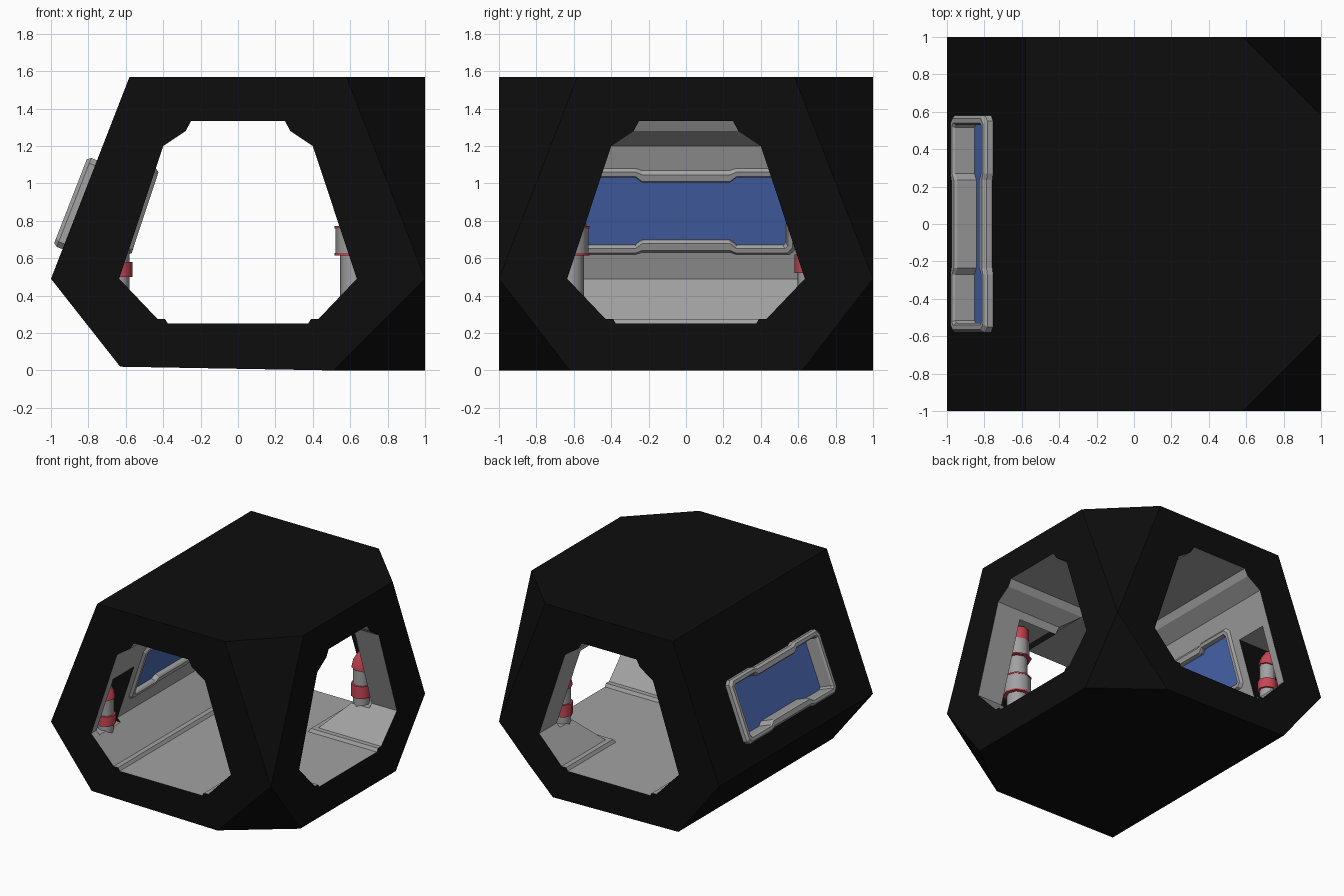
import bpy, bmesh, math
from mathutils import Vector

if "Cube" in bpy.data.objects:
    bpy.data.objects.remove(bpy.data.objects["Cube"])


def material(name, rgb):
    m = bpy.data.materials.new(name)
    m.diffuse_color = (*rgb, 1)
    m.use_nodes = True
    m.node_tree.nodes["Principled BSDF"].inputs["Base Color"].default_value = m.diffuse_color
    return m


BLACK = material("shell black", (0.004, 0.004, 0.004))
GREY = material("panel grey", (0.36, 0.36, 0.36))
BLUE = material("glass blue", (0.07, 0.14, 0.46))
RED = material("pipe red", (0.58, 0.06, 0.09))


def finish(name, bm, *mats):
    me = bpy.data.meshes.new(name)
    bm.to_mesh(me)
    bm.free()
    for m in mats:
        me.materials.append(m)
    ob = bpy.data.objects.new(name, me)
    bpy.context.collection.objects.link(ob)
    return ob


def strips(bm, loops):
    """Closed tube of quads through a cyclic list of equal loops."""
    rows = [[bm.verts.new(p) for p in lp] for lp in loops]
    n = len(rows[0])
    for a, b in zip(rows, rows[1:] + rows[:1]):
        for i in range(n):
            bm.faces.new((a[i], a[(i + 1) % n], b[(i + 1) % n], b[i]))
    bmesh.ops.recalc_face_normals(bm, faces=bm.faces)


def prism(name, lo, hi):
    """Solid between two matching loops of points."""
    bm = bmesh.new()
    a, b = [[bm.verts.new(p) for p in lp] for lp in (lo, hi)]
    n = len(a)
    bm.faces.new(a)
    bm.faces.new(b)
    for i in range(n):
        bm.faces.new((a[i], a[(i + 1) % n], b[(i + 1) % n], b[i]))
    bmesh.ops.recalc_face_normals(bm, faces=bm.faces)
    return finish(name, bm)


def box(name, x0, x1, y0, y1, z0, z1):
    ring = [(x0, y0), (x1, y0), (x1, y1), (x0, y1)]
    return prism(name, [(x, y, z0) for x, y in ring], [(x, y, z1) for x, y in ring])


# outer shell: hull of the three hexagonal ends
pts = []
for s in (-1, 1):
    pts += [(-0.63, s, 0.02), (-1, s, 0.49), (-0.58, s, 1.57), (0.58, s, 1.57),
            (1, s, 0.49), (0.51, s, 0), (1, s * 0.62, 0), (1, s * 0.58, 1.57)]
bm = bmesh.new()
for p in pts:
    bm.verts.new(p)
bmesh.ops.convex_hull(bm, input=bm.verts)
bmesh.ops.dissolve_limit(bm, angle_limit=0.002, verts=bm.verts, edges=bm.edges)
bmesh.ops.recalc_face_normals(bm, faces=bm.faces)
hull_planes = [(f.normal.copy(), f.calc_center_median()) for f in bm.faces]
shell = finish("corridor_shell", bm, BLACK, GREY)

# tunnel cutters sharing one profile
half = [(0.375, 0.25), (0.39, 0.275), (0.43, 0.275), (0.635, 0.49),
        (0.40, 1.20), (0.28, 1.28), (0.25, 1.335)]
profile = half + [(-x, z) for x, z in reversed(half)]
cutters = [
    prism("main_tunnel", [(u, -1.1, z) for u, z in profile], [(u, 1.1, z) for u, z in profile]),
    prism("side_tunnel", [(0, u, z) for u, z in profile], [(1.1, u, z) for u, z in profile]),
]
# pipe niches in the corners
for s in (-1, 1):
    y0, y1 = sorted((s * 0.42, s * 0.77))
    cutters.append(box("corner_niche", 0.42, 0.77, y0, y1, 0.46, 1.19))
    y0, y1 = sorted((s * 0.66, s * 0.93))
    cutters.append(box("wall_niche", -0.76, -0.45, y0, y1, 0.46, 0.95))


# window frames, set in the outer and the inner face of the left wall
def window(name, origin, t, n, hw, hh, rim, front, back):
    t, n, o = Vector(t).normalized(), Vector(n).normalized(), Vector(origin)

    def loop(w, h, c, notch, d):
        q = [(w, h - c), (w - c, h), (0.27, h), (0.235, h - notch)]
        up = q + [(-a, b) for a, b in reversed(q)]
        full = up + [(-a, -b) for a, b in up]
        return [o + Vector((0, a, 0)) + t * b + n * d for a, b in full]

    bm = bmesh.new()
    strips(bm, [loop(hw, hh, 0.03, 0.012, back),
                loop(hw, hh, 0.03, 0.012, front - 0.02),
                loop(hw - 0.015, hh - 0.015, 0.03, 0.015, front),
                loop(hw - rim + 0.01, hh - rim + 0.01, 0.015, 0.028, front),
                loop(hw - rim, hh - rim, 0.015, 0.028, front - 0.015),
                loop(hw - rim, hh - rim, 0.015, 0.028, back)])
    finish(name + "_frame", bm, GREY)
    bm = bmesh.new()
    f = bm.faces.new([bm.verts.new(p) for p in
                      loop(hw - rim + 0.01, hh - rim + 0.01, 0.015, 0.028, back + 0.008)])
    f.normal_update()
    if f.normal.dot(n) < 0:
        f.normal_flip()
    finish(name + "_glass", bm, BLUE)
    w, h = hw - 0.02, hh - 0.025
    ring = [(w, h), (-w, h), (-w, -h), (w, -h)]
    cutters.append(prism(name + "_recess", *[[o + Vector((0, a, 0)) + t * b + n * d for a, b in ring]
                                             for d in (back - 0.005, front + 0.05)]))


window("outer_window", (-0.846, 0, 0.886), (0.42, 0, 1.08), (-1.08, 0, 0.42),
       0.58, 0.255, 0.05, 0.053, -0.08)
window("inner_window", (-0.516, 0, 0.85), (0.235, 0, 0.71), (0.71, 0, -0.235),
       0.585, 0.243, 0.05, 0.02, -0.03)

# carve the shell, then discard the cutters
for c in cutters:
    c.hide_render = True
    m = shell.modifiers.new(c.name, 'BOOLEAN')
    m.operation, m.solver, m.object = 'DIFFERENCE', 'EXACT', c
bpy.context.view_layer.update()
deps = bpy.context.evaluated_depsgraph_get()
carved = bpy.data.meshes.new_from_object(shell.evaluated_get(deps))
shell.modifiers.clear()
shell.data = carved
for c in cutters:
    bpy.data.objects.remove(c)
carved.materials.clear()
carved.materials.append(BLACK)
carved.materials.append(GREY)
# outside and niche walls black, tunnel lining grey
for f in carved.polygons:
    outside = any(n.dot(f.normal) > 0.999 and abs(n.dot(f.center - p)) < 0.004 for n, p in hull_planes)
    f.material_index = 0 if outside or abs(f.normal.z) < 0.01 else 1


# pipes
def pipe(name, path, r, mat):
    cu = bpy.data.curves.new(name, 'CURVE')
    cu.dimensions = '3D'
    cu.bevel_depth, cu.bevel_resolution, cu.use_fill_caps = r, 2, True
    sp = cu.splines.new('POLY')
    sp.points.add(len(path) - 1)
    for q, p in zip(sp.points, path):
        q.co = (*p, 1)
    tmp = bpy.data.objects.new(name, cu)
    bpy.context.collection.objects.link(tmp)
    bpy.context.view_layer.update()
    me = bpy.data.meshes.new_from_object(tmp.evaluated_get(bpy.context.evaluated_depsgraph_get()))
    bpy.data.objects.remove(tmp)
    me.materials.clear()
    me.materials.append(mat)
    for f in me.polygons:
        f.material_index = 0
    bpy.context.collection.objects.link(bpy.data.objects.new(name, me))


def upright(name, x, y, z0, z1, r, mat):
    pipe(name, [(x, y, z0), (x, y, z1)], r, mat)


def elbow(name, x, y, z, dx, dy, bend, r, mat):
    arc = [(bend * (1 - math.cos(a)), bend * math.sin(a)) for a in (0, 0.4, 0.8, 1.2, math.pi / 2)]
    pipe(name, [(x + dx * h, y + dy * h, z + v) for h, v in arc], r, mat)


# front corner: upright pipe with collar, red rings and red cap
X, Y = 0.625, -0.625
upright("corner_pipe", X, Y, 0.30, 1.12, 0.08, GREY)
upright("corner_pipe_collar", X, Y, 0.625, 0.76, 0.105, GREY)
for z in (0.615, 0.76, 0.93):
    upright("corner_pipe_ring", X, Y, z, z + 0.012, 0.108, RED)
upright("corner_pipe_upper", X, Y, 0.94, 1.08, 0.092, GREY)
upright("corner_pipe_cap", X, Y, 1.08, 1.18, 0.09, RED)

# back corner: short pipe with a red elbow
upright("back_pipe", 0.66, 0.66, 0.40, 0.74, 0.065, GREY)
upright("back_pipe_base", 0.66, 0.66, 0.52, 0.62, 0.08, RED)
elbow("back_pipe_elbow", 0.66, 0.66, 0.74, 0.7, 0.7, 0.13, 0.078, RED)

# left wall: elbow pipes at each end of the window
for s in (-1, 1):
    upright("wall_pipe", -0.64, s * 0.80, 0.40, 0.72, 0.06, GREY)
    upright("wall_pipe_base", -0.64, s * 0.80, 0.50, 0.58, 0.075, RED)
    elbow("wall_pipe_elbow", -0.64, s * 0.80, 0.70, -1, 0, 0.12, 0.072, RED)
